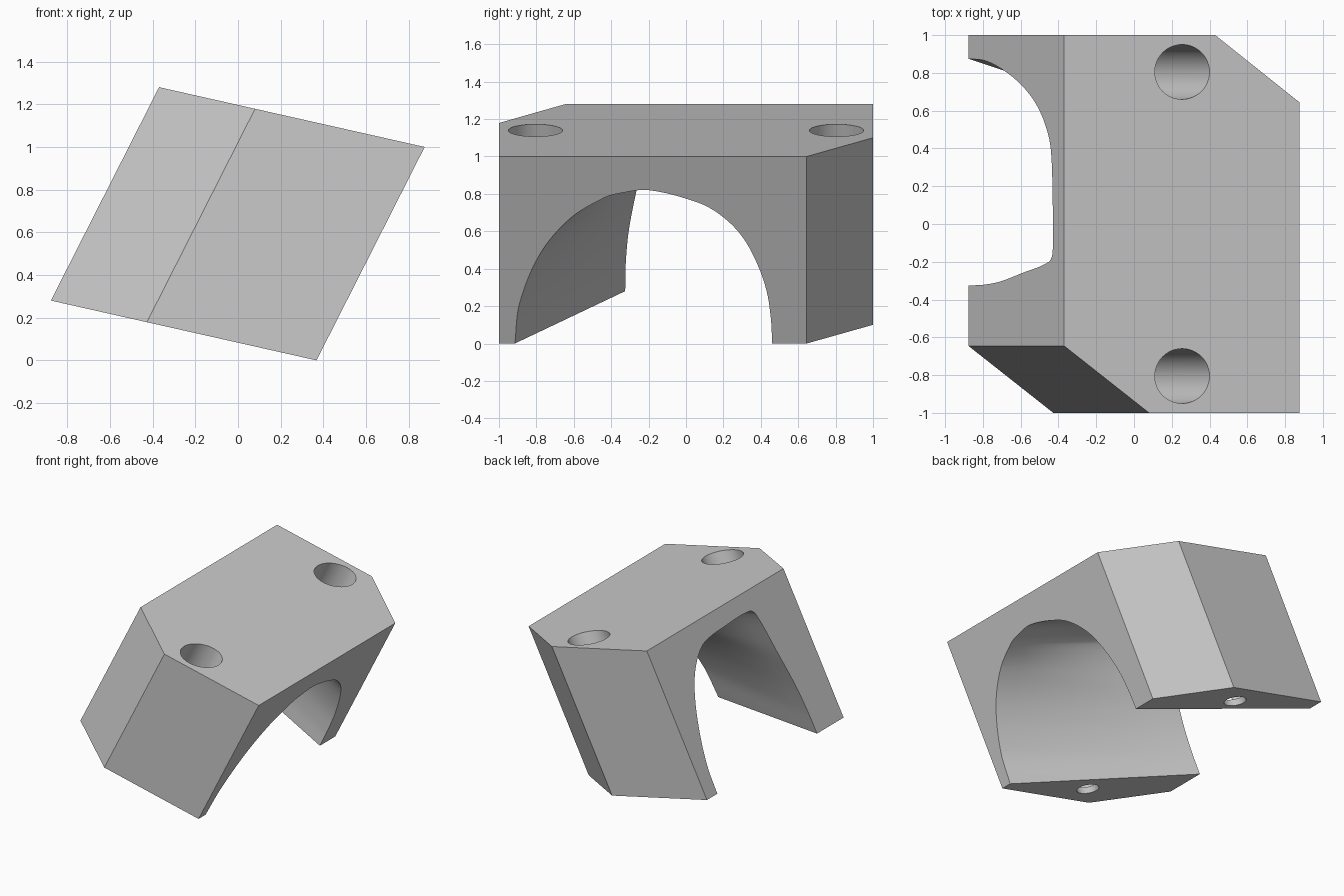
import bpy
import bmesh
import math
from mathutils import Vector

cube = bpy.data.objects.get("Cube")
if cube:
    bpy.data.objects.remove(cube)

U_LOW, U_HIGH = -0.37, 0.875   # extent of the sloping top along x
LEAN, SLOPE = 0.507, 0.225     # sideways lean of the legs, fall of the top


def slanted(u, y, s):
    """Place a point of the upright block (s = 0 foot, 1 top) in the leaning block."""
    return Vector((u - LEAN * (1 - s), y, (U_HIGH - u) * SLOPE + s))


def loft(name, rings):
    """Capped skin through equally long closed rings."""
    bm = bmesh.new()
    loops = [[bm.verts.new(slanted(*p)) for p in ring] for ring in rings]
    n = len(rings[0])
    for a, b in zip(loops, loops[1:]):
        for i in range(n):
            j = (i + 1) % n
            bm.faces.new((a[i], a[j], b[j], b[i]))
    bm.faces.new(loops[0])
    bm.faces.new(loops[-1])
    bmesh.ops.recalc_face_normals(bm, faces=bm.faces)
    mesh = bpy.data.meshes.new(name)
    bm.to_mesh(mesh)
    bm.free()
    obj = bpy.data.objects.new(name, mesh)
    bpy.context.collection.objects.link(obj)
    return obj


def smooth_profile(points, steps=6):
    """Smooth curve through the points, with the same steps between each pair."""
    pts = [Vector(p) for p in points]
    pts = [2 * pts[0] - pts[1]] + pts + [2 * pts[-1] - pts[-2]]
    curve = []
    for a, b, c, d in zip(pts, pts[1:], pts[2:], pts[3:]):
        chord = (c - b).length
        m0 = (c - a).normalized() * chord
        m1 = (d - b).normalized() * chord
        for k in range(steps):
            t = k / steps
            blend = t * t * (3 - 2 * t)
            curve.append(b.lerp(c, blend) + m0 * t * (1 - t)**2 - m1 * t * t * (1 - t))
    curve.append(pts[-2])
    return curve


# Leaning block with two opposite corners cut off
outline = [(U_LOW, 1), (0.43, 1), (U_HIGH, 0.645), (U_HIGH, -1), (0.08, -1), (U_LOW, -0.645)]
block = loft("arched_block", [[(u, y, s) for u, y in outline] for s in (0, 1)])

# Skewed arch opening, blended from the left mouth to the right mouth
left_mouth = [(0.46, 0), (0.455, 0.12), (0.43, 0.285), (0.37, 0.45), (0.29, 0.585),
              (0.18, 0.69), (0.06, 0.755), (-0.2, 0.82), (-0.36, 0.802), (-0.44, 0.778),
              (-0.62, 0.668), (-0.78, 0.48), (-0.89, 0.215), (-0.915, 0)]
right_mouth = [(0.875, 0), (0.865, 0.17), (0.82, 0.35), (0.74, 0.545), (0.645, 0.695),
               (0.53, 0.8), (0.4, 0.86), (0.13, 0.88), (-0.15, 0.88), (-0.2, 0.84),
               (-0.26, 0.56), (-0.305, 0.33), (-0.322, 0.15), (-0.325, 0)]
left_pts = smooth_profile(left_mouth)
right_pts = smooth_profile(right_mouth)
arch_rings = []
for t in [-0.05] + [k / 9 for k in range(10)] + [1.05]:
    u = U_HIGH + (U_LOW - U_HIGH) * t
    ring = [a + (b - a) * t for a, b in zip(left_pts, right_pts)]
    ring = [Vector((ring[0].x, -0.1))] + ring + [Vector((ring[-1].x, -0.1))]
    arch_rings.append([(u, p.x, p.y) for p in ring])
cutters = [loft("arch_cutter", arch_rings)]


# Deep bolt holes with a thin lip at the foot, following the lean of the legs
def hole(y, levels):
    circle = [math.tau * i / 48 for i in range(48)]
    return loft("hole_cutter", [[(0.255 + r * math.cos(a), y + r * math.sin(a), s)
                                 for a in circle] for s, r in levels])


for y in (-0.805, 0.805):
    cutters.append(hole(y, [(1.1, 0.145), (0.04, 0.145), (0.04, 0.078), (-0.1, 0.078)]))

bpy.context.view_layer.objects.active = block
for cutter in cutters:
    cutter.hide_render = True
    mod = block.modifiers.new("cut", "BOOLEAN")
    mod.operation = "DIFFERENCE"
    mod.solver = "EXACT"
    mod.object = cutter
    bpy.ops.object.modifier_apply(modifier=mod.name)
    bpy.data.objects.remove(cutter)

# Plain grey finish
grey = bpy.data.materials.new("plain_grey")
grey.use_nodes = True
colour = (0.59, 0.59, 0.59, 1)
grey.diffuse_color = colour
grey.node_tree.nodes["Principled BSDF"].inputs["Base Color"].default_value = colour
block.data.materials.clear()
block.data.materials.append(grey)

bpy.ops.object.select_all(action="DESELECT")
block.select_set(True)
bpy.ops.object.shade_smooth_by_angle(angle=math.radians(34))
